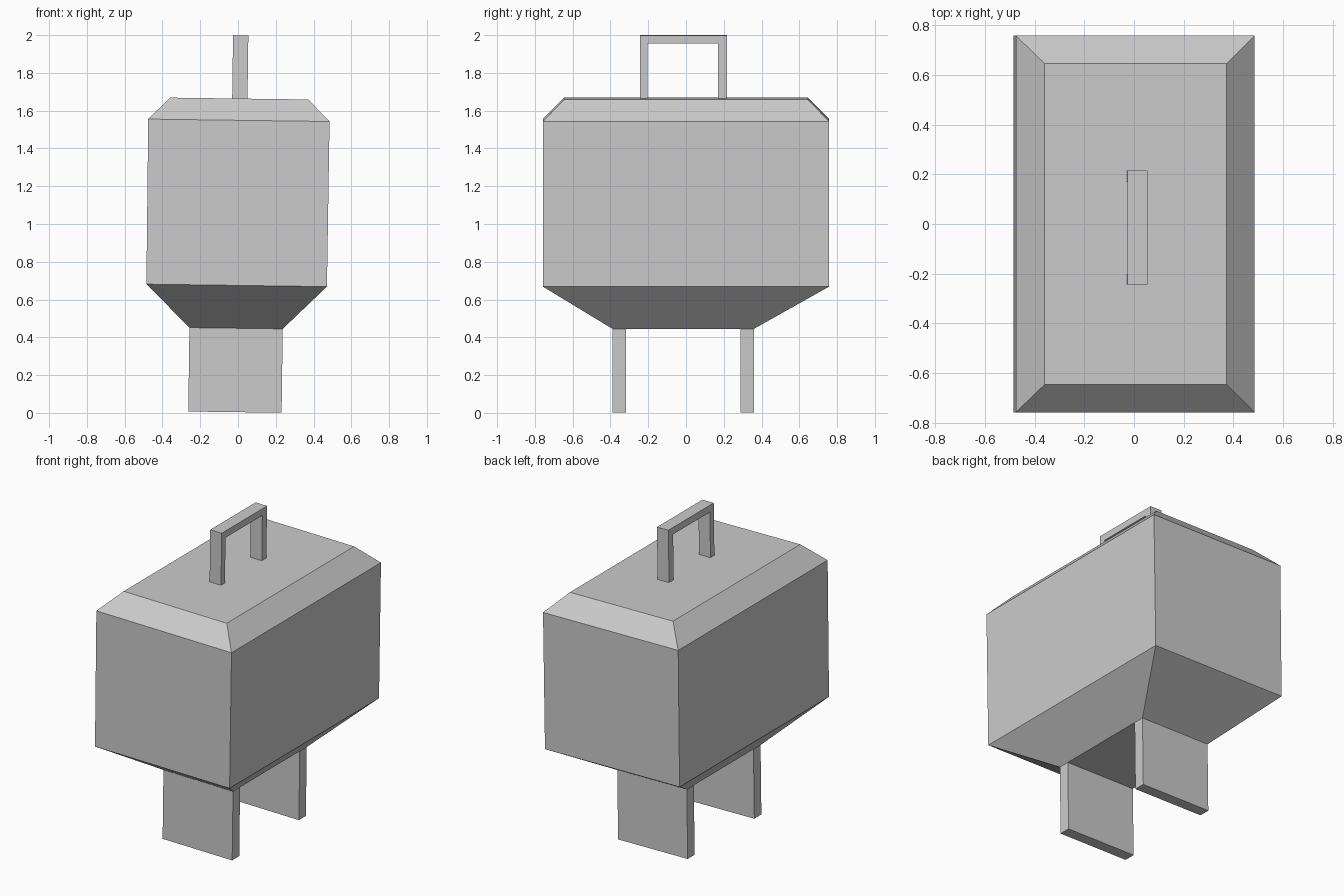
import bpy, bmesh
from mathutils import Matrix, Vector

if "Cube" in bpy.data.objects:
    bpy.data.objects.remove(bpy.data.objects["Cube"])

# The whole model leans very slightly sideways about this pivot
PIVOT = Vector((0, 0, 1.2))
LEAN = Matrix.Translation(PIVOT) @ Matrix.Rotation(0.0135, 4, 'Y') @ Matrix.Translation(-PIVOT)


def finish(name, bm):
    bmesh.ops.recalc_face_normals(bm, faces=bm.faces)
    bm.transform(LEAN)
    mesh = bpy.data.meshes.new(name)
    bm.to_mesh(mesh)
    bm.free()
    obj = bpy.data.objects.new(name, mesh)
    bpy.context.collection.objects.link(obj)
    return obj


def loft(name, rings):
    """Stack rectangles (half_x, y_min, y_max, z) into a closed solid."""
    bm = bmesh.new()
    loops = [[bm.verts.new(p) for p in ((-hx, y0, z), (hx, y0, z), (hx, y1, z), (-hx, y1, z))]
             for hx, y0, y1, z in rings]
    for low, high in zip(loops, loops[1:]):
        for i in range(4):
            j = (i + 1) % 4
            bm.faces.new((low[i], low[j], high[j], high[i]))
    bm.faces.new(loops[0][::-1])
    bm.faces.new(loops[-1])
    return finish(name, bm)


def extrude_profile(name, points, x0, x1):
    """Extrude a (y, z) outline along x."""
    bm = bmesh.new()
    face = bm.faces.new([bm.verts.new((x0, y, z)) for y, z in points])
    new = bmesh.ops.extrude_face_region(bm, geom=[face])["geom"]
    bmesh.ops.translate(bm, vec=(x1 - x0, 0, 0),
                        verts=[v for v in new if isinstance(v, bmesh.types.BMVert)])
    return finish(name, bm)


# Body: tapered underside, straight walls, bevelled top
loft("body", [
    (0.247, -0.389, 0.359, 0.448),
    (0.478, -0.758, 0.758, 0.675),
    (0.480, -0.758, 0.758, 1.549),
    (0.366, -0.646, 0.646, 1.664),
])

# Slab legs, flush with the underside's front and back edges
for name, y0, y1 in (("front_leg", -0.389, -0.317), ("back_leg", 0.288, 0.359)):
    loft(name, [(0.247, y0, y1, 0.004), (0.247, y0, y1, 0.448)])

# Arched carrying handle
extrude_profile("handle", [
    (-0.244, 1.66), (-0.244, 1.999), (0.216, 1.999), (0.216, 1.66),
    (0.169, 1.66), (0.169, 1.955), (-0.204, 1.955), (-0.204, 1.66),
], -0.037, 0.044)
